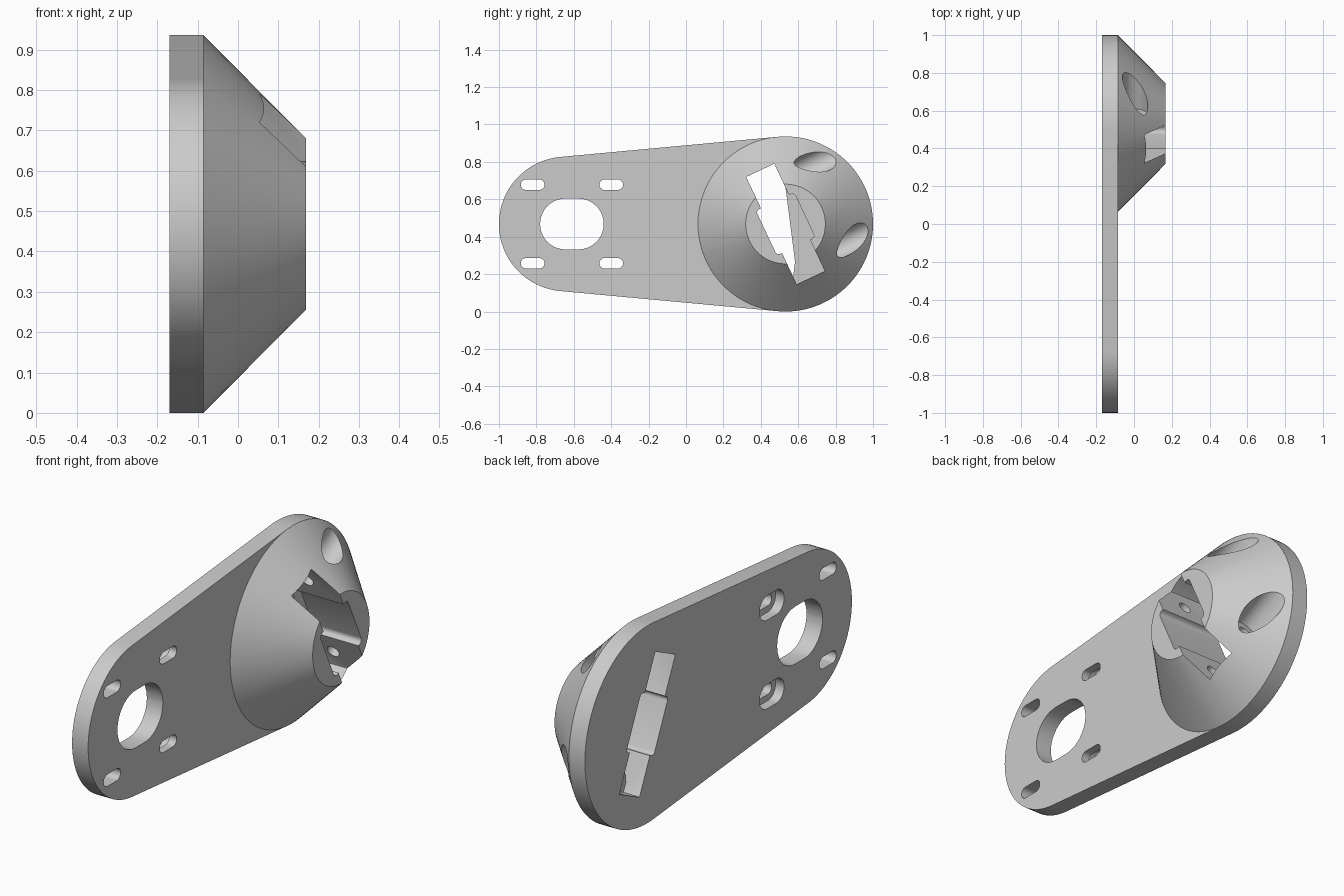
import bpy, bmesh
from math import pi, sin, cos, acos, radians
from mathutils import Matrix, Vector

cube = bpy.data.objects.get("Cube")
if cube:
    bpy.data.objects.remove(cube, do_unlink=True)

MID_Z = 0.468
BACK, FACE, TOP = -0.17, -0.086, 0.168      # plate back, plate face, cone top
HUB = Vector((0, 0.532, MID_Z))
BIG_R, SMALL_R, TOP_R = 0.468, 0.36, 0.213
SMALL_Y = -0.64
TILT = radians(25.2)                        # roll of the keyed slot

grey = bpy.data.materials.new("grey plastic")
grey.use_nodes = True
grey.diffuse_color = (0.6, 0.6, 0.6, 1)
grey.node_tree.nodes["Principled BSDF"].inputs["Base Color"].default_value = (0.6, 0.6, 0.6, 1)


def finish(name, bm):
    bmesh.ops.recalc_face_normals(bm, faces=bm.faces)
    mesh = bpy.data.meshes.new(name)
    bm.to_mesh(mesh)
    bm.free()
    mesh.materials.append(grey)
    obj = bpy.data.objects.new(name, mesh)
    bpy.context.collection.objects.link(obj)
    return obj


def prism(name, outline, x0, x1):
    """Extrude a (y, z) outline along x."""
    bm = bmesh.new()
    face = bm.faces.new([bm.verts.new((x0, y, z)) for y, z in outline])
    out = bmesh.ops.extrude_face_region(bm, geom=[face])
    verts = [v for v in out["geom"] if isinstance(v, bmesh.types.BMVert)]
    bmesh.ops.translate(bm, verts=verts, vec=(x1 - x0, 0, 0))
    return finish(name, bm)


def cone(name, start, axis, r0, r1, length, segments):
    bm = bmesh.new()
    turn = Vector(axis).to_track_quat("Z", "Y").to_matrix().to_4x4()
    place = Matrix.Translation(start) @ turn @ Matrix.Translation((0, 0, length / 2))
    bmesh.ops.create_cone(bm, cap_ends=True, segments=segments, radius1=r0,
                          radius2=r1, depth=length, matrix=place)
    return finish(name, bm)


def arc(cy, cz, r, a0, a1, n):
    return [(cy + r * cos(a0 + (a1 - a0) * i / n), cz + r * sin(a0 + (a1 - a0) * i / n))
            for i in range(n + 1)]


def rounded_box(cy, cz, hy, hz, r, angle=0.0, n=10):
    pts = []
    for k, (sy, sz) in enumerate([(1, 1), (-1, 1), (-1, -1), (1, -1)]):
        pts += arc(sy * (hy - r), sz * (hz - r), r, k * pi / 2, (k + 1) * pi / 2, n)
    c, s = cos(angle), sin(angle)
    return [(cy + c * y - s * z, cz + s * y + c * z) for y, z in pts]


def combine(target, other, operation):
    mod = target.modifiers.new("join", "BOOLEAN")
    mod.operation, mod.solver, mod.object = operation, "EXACT", other
    bpy.context.view_layer.objects.active = target
    bpy.ops.object.modifier_apply(modifier=mod.name)
    bpy.data.objects.remove(other, do_unlink=True)


# Tapered plate: two arcs joined by tangent lines
t = acos(-(BIG_R - SMALL_R) / (HUB.y - SMALL_Y))
outline = arc(HUB.y, MID_Z, BIG_R, -t, t, 64) + arc(SMALL_Y, MID_Z, SMALL_R, t, 2 * pi - t, 48)
bracket = prism("mounting_bracket", outline, BACK, FACE)

# Conical hub
hub = cone("hub", (FACE, HUB.y, HUB.z), (1, 0, 0), BIG_R, TOP_R, TOP - FACE, 80)
combine(bracket, hub, "UNION")

# Motor opening and four adjustment slots, the inner pair recessed at the back
THRU = (BACK - 0.1, TOP + 0.1)
cutters = [prism("shaft_opening", rounded_box(-0.61, MID_Z, 0.17, 0.136, 0.1355), *THRU)]
for dz in (-0.21, 0.21):
    for y in (-0.82, -0.40):
        cutters.append(prism("screw_slot", rounded_box(y, MID_Z + dz, 0.063, 0.028, 0.0275), *THRU))
    cutters.append(prism("slot_recess", rounded_box(-0.40, MID_Z + dz, 0.092, 0.058, 0.0575),
                         BACK - 0.1, BACK + 0.045))

# Keyed slot: long narrow arms with a wider middle
cutters.append(prism("arm_slot", rounded_box(HUB.y, MID_Z, 0.083, 0.317, 0.004, TILT, 2), *THRU))
cutters.append(prism("middle_slot", rounded_box(HUB.y, MID_Z, 0.113, 0.132, 0.02, TILT, 5), *THRU))

# Cross screw holes with wide bores opening through the cone
across = Vector((0, cos(TILT), sin(TILT)))
along = Vector((0, -sin(TILT), cos(TILT)))
for side in (-1, 1):
    centre = HUB + along * (0.227 * side) + Vector((0.006, 0, 0))
    cutters.append(cone("screw_bore", centre + across * 0.16, across, 0.067, 0.067, 0.5, 40))
    cutters.append(cone("screw_hole", centre - across * 0.18, across, 0.03, 0.03, 0.4, 24))

for cutter in cutters:
    combine(bracket, cutter, "DIFFERENCE")

bpy.ops.object.select_all(action="DESELECT")
bracket.select_set(True)
bpy.context.view_layer.objects.active = bracket
bpy.ops.object.shade_smooth_by_angle(angle=radians(25))
